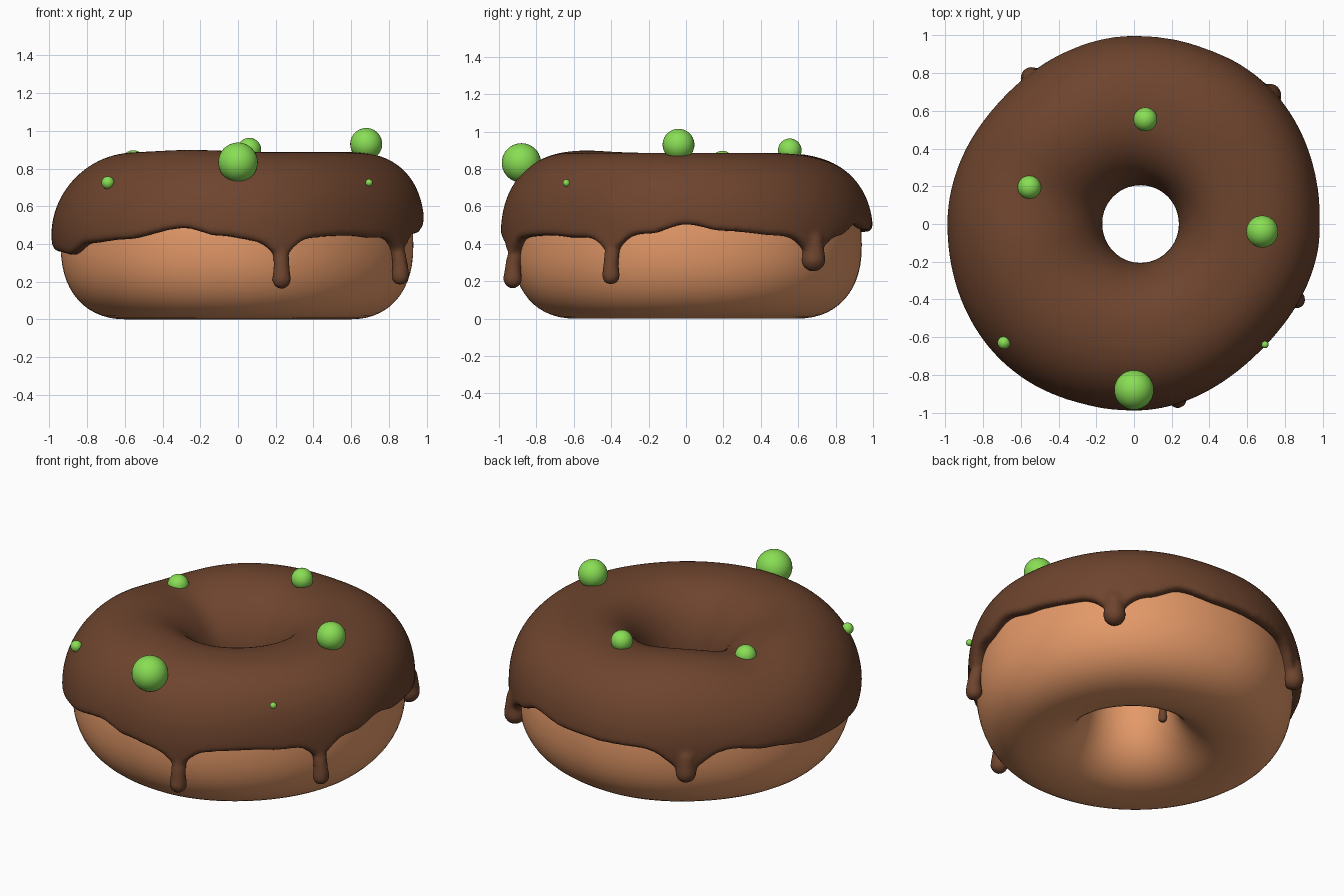
import bpy, bmesh, math
from mathutils import Matrix

if "Cube" in bpy.data.objects:
    bpy.data.objects.remove(bpy.data.objects["Cube"])

RC = 0.585  # radius of the ring's centre line


def material(name, rgb):
    m = bpy.data.materials.new(name)
    m.diffuse_color = (*rgb, 1)
    m.use_nodes = True
    m.node_tree.nodes["Principled BSDF"].inputs["Base Color"].default_value = m.diffuse_color
    return m


DOUGH = material("baked dough", (0.78, 0.32, 0.14))
ICING = material("chocolate icing", (0.155, 0.058, 0.027))
GREEN = material("green candy", (0.25, 0.73, 0.09))


def finish(bm, name, mat):
    bmesh.ops.recalc_face_normals(bm, faces=bm.faces)
    for f in bm.faces:
        f.smooth = True
    me = bpy.data.meshes.new(name)
    bm.to_mesh(me)
    bm.free()
    me.materials.append(mat)
    ob = bpy.data.objects.new(name, me)
    bpy.context.collection.objects.link(ob)
    return ob


def periodic(table, deg):
    """Smooth interpolation of (angle, value) pairs around the circle."""
    deg %= 360
    pts = [(table[-1][0] - 360, table[-1][1])] + table + [(table[0][0] + 360, table[0][1])]
    for (a, u), (b, v) in zip(pts, pts[1:]):
        if a <= deg <= b:
            t = (deg - a) / (b - a)
            t = t * t * (3 - 2 * t)
            return u + (v - u) * t
    return table[0][1]


def bump(deg, centre, width):
    d = (deg - centre + 180) % 360 - 180
    return math.exp(-(d / width) ** 2)


def spow(v, e):
    return math.copysign(abs(v) ** e, v)


def section(phi, a_out, a_in, b, zc, n):
    c, s = math.cos(phi), math.sin(phi)
    return RC + (a_out if c > 0 else a_in) * spow(c, 2 / n), zc + b * spow(s, 2 / n)


def sweep(bm, ring, steps):
    """Closed ring of cross-sections; ring(deg) gives (r, z) points."""
    rows = []
    for i in range(steps):
        t = math.tau * i / steps
        rows.append([bm.verts.new((r * math.cos(t), r * math.sin(t), z))
                     for r, z in ring(math.degrees(t))])
    for i in range(steps):
        p, q = rows[i], rows[(i + 1) % steps]
        for j in range(len(p)):
            k = (j + 1) % len(p)
            bm.faces.new((p[j], q[j], q[k], p[k]))


def hole_radius(deg):
    return 0.203 + 0.035 * math.cos(math.radians(deg))


# Dough ring
DOUGH_OUTER = [(0, .93), (45, .965), (90, .94), (135, .91), (180, .94), (225, .95),
               (270, .93), (315, .905)]


def dough_ring(deg):
    a_out = periodic(DOUGH_OUTER, deg) - RC
    a_in = RC - hole_radius(deg) - 0.035
    return [section(math.tau * k / 56, a_out, a_in, 0.395, 0.395, 2.3) for k in range(56)]


bm = bmesh.new()
sweep(bm, dough_ring, 128)
finish(bm, "dough_ring", DOUGH)

# Icing: lower outer edge height and outer radius around the ring
EDGE = [(0, .52), (12, .485), (31, .46), (55, .46), (66, .52), (80, .49), (100, .48),
        (140, .46), (155, .43), (175, .39), (190, .375), (205, .36), (217, .42), (232, .44),
        (253, .50), (264, .46), (276, .435), (309, .46), (320, .45), (348, .47)]
OUTER = [(0, .99), (45, 1.02), (90, 1.0), (135, .965), (180, .99), (225, 1.01),
         (270, .99), (315, .95)]
# Drips: angle, centre radius, lowest z, thickness, flare depth, flare width
DRIPS = [(284, .955, .16, .052, .09, 5), (335, .95, .18, .050, .09, 5),
         (43.5, .99, .25, .066, .10, 6), (125, .945, .25, .062, .14, 8),
         (173, .195, .23, .030, 0, 5)]


def icing_ring(deg):
    a_out = periodic(OUTER, deg) - RC
    a_in = RC - hole_radius(deg)
    n = 2.2 + 0.25 * math.cos(math.radians(deg))
    zc = 0.45
    b = (0.437 - 0.045 * bump(deg, 160, 22) - 0.015 * bump(deg, 84, 20)
         + 0.012 * bump(deg, 245, 25))
    edge = periodic(EDGE, deg) - sum(d[4] * bump(deg, d[0], d[5]) for d in DRIPS)
    inner = 0.43 + 0.02 * math.sin(math.radians(3 * deg))
    p0 = math.asin(spow((edge - zc) / b, n / 2))
    p1 = math.pi - math.asin(spow((inner - zc) / b, n / 2))
    pts = [section(p0 + (p1 - p0) * k / 44, a_out, a_in, b, zc, n) for k in range(45)]
    # rounded lips that tuck into the dough
    (ro, zo), (ri, zi) = pts[0], pts[-1]
    pts += [(ri + .015, zi - .015), (ri + .04, zi - .012), (ri + .08, zi + .03)]
    pts += [(ro - .12, zo + .04), (ro - .06, zo - .014), (ro - .02, zo - .018)]
    return pts


bm = bmesh.new()
sweep(bm, icing_ring, 256)
for deg, r, low, rad, _, _ in DRIPS:
    t = math.radians(deg)
    lean = -0.05 if r > RC else 0.04
    # lathe profile: round bulb, narrower neck, top sunk into the icing
    prof = [(rad * math.sin(math.pi * k / 12), low + rad * (1 - math.cos(math.pi * k / 12)), 0)
            for k in range(1, 8)]
    prof += [(rad * .85, low + rad * 2, 0), (rad * .82, low + rad * 2.8, lean * .1),
             (rad * .85, 0.48, lean)]
    rings = [[bm.verts.new(((r + s) * math.cos(t) + q * math.cos(math.tau * j / 20),
                            (r + s) * math.sin(t) + q * math.sin(math.tau * j / 20), z))
              for j in range(20)] for q, z, s in prof]
    for p, q in zip(rings, rings[1:]):
        for j in range(20):
            k = (j + 1) % 20
            bm.faces.new((p[j], p[k], q[k], q[j]))
    bm.faces.new(rings[0])
    bm.faces.new(rings[-1])
icing = finish(bm, "icing", ICING)
# Fuse drips with the icing and soften the joins
rm = icing.modifiers.new("fuse", "REMESH")
rm.mode = "VOXEL"
rm.voxel_size = 0.015
rm.use_smooth_shade = True
sm = icing.modifiers.new("soften", "SMOOTH")
sm.factor = 0.5
sm.iterations = 6

# Candy balls: x, y, z, radius
BALLS = [(0, -.88, .833, .105), (.68, -.04, .93, .085), (.06, .555, .90, .063),
         (-.555, .195, .835, .062), (-.69, -.63, .725, .034), (.695, -.64, .725, .019)]
for i, (x, y, z, r) in enumerate(BALLS):
    bm = bmesh.new()
    bmesh.ops.create_uvsphere(bm, u_segments=32, v_segments=20, radius=r,
                              matrix=Matrix.Translation((x, y, z)))
    finish(bm, f"candy_ball_{i + 1}", GREEN)
